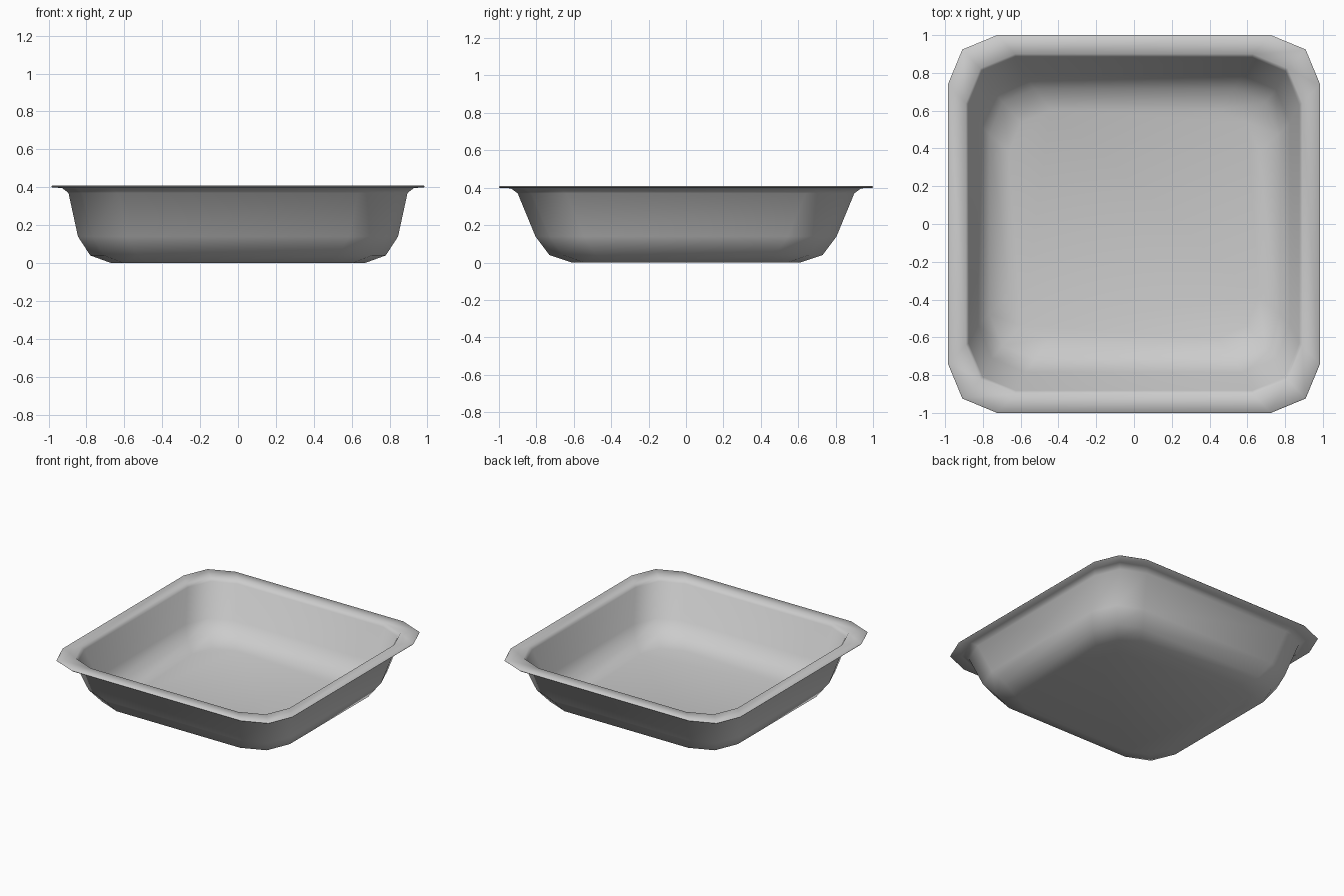
import bpy, bmesh, math

if "Cube" in bpy.data.objects:
    bpy.data.objects.remove(bpy.data.objects["Cube"])

# Profile rings of the outer shell: half width x, half depth y, height, corner radius
OUTER = [
    (0.670, 0.610, 0.000, 0.22),
    (0.780, 0.730, 0.040, 0.25),
    (0.845, 0.805, 0.140, 0.26),
    (0.895, 0.900, 0.370, 0.26),
    (0.930, 0.937, 0.397, 0.26),
    (0.980, 0.995, 0.398, 0.26),
    (0.985, 1.000, 0.404, 0.26),
]
# Inner shell, from rim back down to the floor
INNER = [
    (0.980, 0.995, 0.410, 0.26),
    (0.890, 0.900, 0.410, 0.26),
    (0.875, 0.882, 0.385, 0.25),
    (0.825, 0.785, 0.150, 0.25),
    (0.765, 0.715, 0.060, 0.24),
    (0.662, 0.602, 0.022, 0.22),
]


def ring(bm, hx, hy, z, r):
    """Rounded rectangle with two segments per corner."""
    verts = []
    for q, (sx, sy) in enumerate([(1, 1), (-1, 1), (-1, -1), (1, -1)]):
        for k in range(3):
            a = math.radians(90 * q + 45 * k)
            verts.append(bm.verts.new((sx * (hx - r) + r * math.cos(a),
                                       sy * (hy - r) + r * math.sin(a), z)))
    return verts


# Tray body: lofted rings with capped base and floor
bm = bmesh.new()
rings = [ring(bm, *p) for p in OUTER + INNER]
for a, b in zip(rings, rings[1:]):
    n = len(a)
    for i in range(n):
        j = (i + 1) % n
        bm.faces.new((a[i], a[j], b[j], b[i]))
bm.faces.new(rings[0][::-1])
bm.faces.new(rings[-1])
bmesh.ops.recalc_face_normals(bm, faces=bm.faces)

mesh = bpy.data.meshes.new("tray")
bm.to_mesh(mesh)
bm.free()
tray = bpy.data.objects.new("tray", mesh)
bpy.context.collection.objects.link(tray)

# Mid-grey finish
grey = bpy.data.materials.new("grey")
grey.diffuse_color = (0.55, 0.55, 0.55, 1)
grey.use_nodes = True
grey.node_tree.nodes["Principled BSDF"].inputs["Base Color"].default_value = grey.diffuse_color
mesh.materials.append(grey)

# Smooth walls, crisp rim edge
bpy.context.view_layer.objects.active = tray
tray.select_set(True)
bpy.ops.object.shade_smooth_by_angle(angle=math.radians(60))
